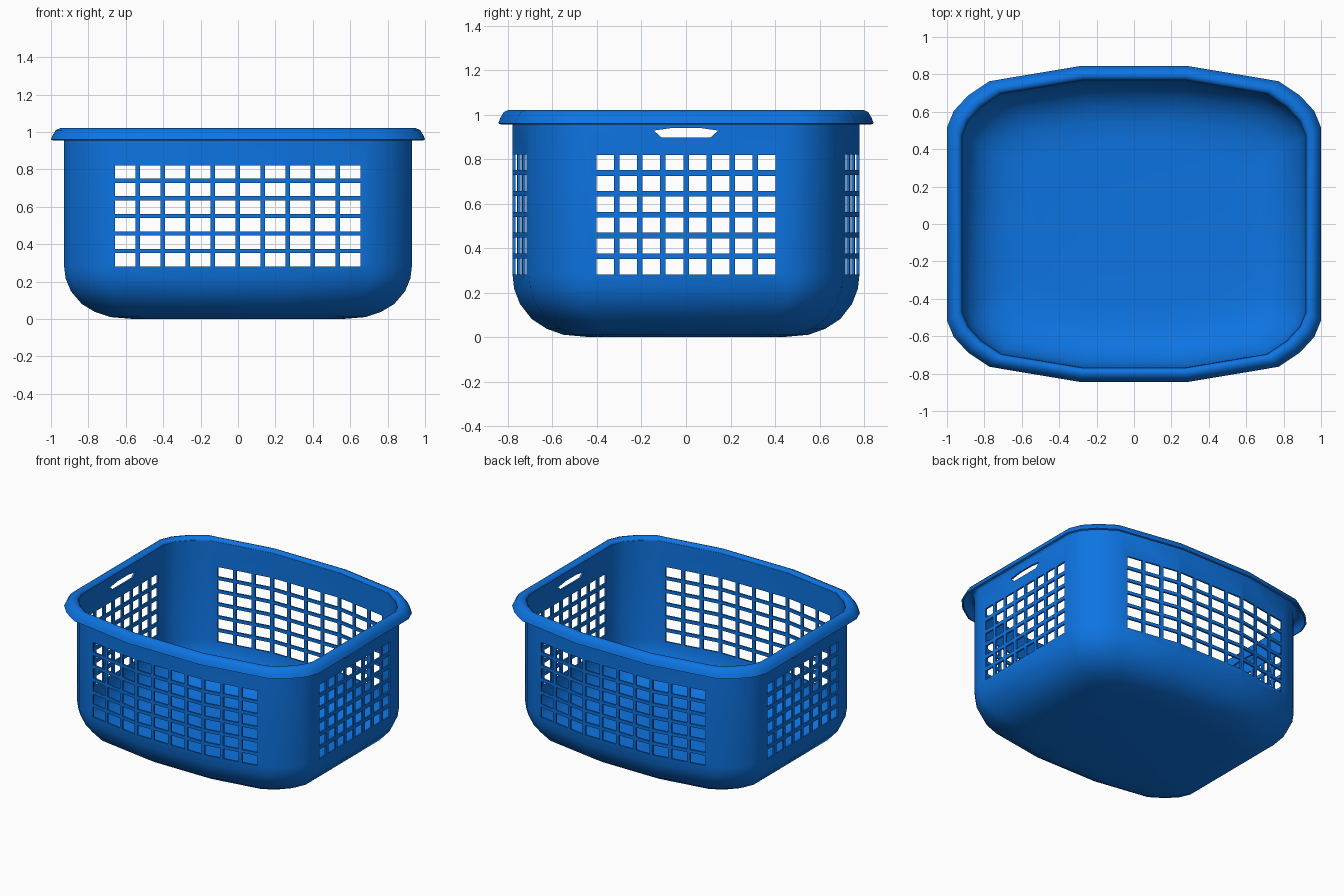
import bpy, bmesh

if "Cube" in bpy.data.objects:
    bpy.data.objects.remove(bpy.data.objects["Cube"])

blue = bpy.data.materials.new("blue plastic")
blue.diffuse_color = (0.004, 0.175, 0.76, 1)
blue.use_nodes = True
blue.node_tree.nodes["Principled BSDF"].inputs["Base Color"].default_value = blue.diffuse_color

WX, WY, T = 0.918, 0.768, 0.012      # inner half sizes and wall thickness

# Quarter outline of the wall, mirrored into a full counter-clockwise loop
quarter = [(0.918, 0.47), (0.885, 0.55), (0.815, 0.625), (0.71, 0.695), (0.27, 0.768)]
half = quarter + [(-x, y) for x, y in reversed(quarter)]
outline = half + [(-x, -y) for x, y in half]


def make_object(name, bm):
    mesh = bpy.data.meshes.new(name)
    bm.to_mesh(mesh)
    bm.free()
    ob = bpy.data.objects.new(name, mesh)
    bpy.context.collection.objects.link(ob)
    mesh.materials.append(blue)
    return ob


def shell(name, profile, cap=False):
    """Sweep (offset, height) pairs round the outline and thicken outwards."""
    bm = bmesh.new()
    rings = []
    for d, z in profile:
        sx, sy = 1 + d / WX, 1 + 0.92 * d / WY
        rings.append([bm.verts.new((x * sx, y * sy, z)) for x, y in outline])
    n = len(outline)
    for a, b in zip(rings, rings[1:]):
        for i in range(n):
            j = (i + 1) % n
            bm.faces.new((a[i], a[j], b[j], b[i]))
    if cap:
        bm.faces.new(list(reversed(rings[0])))
    ob = make_object(name, bm)
    mod = ob.modifiers.new("thickness", 'SOLIDIFY')
    mod.thickness, mod.offset = T, 1
    mod.use_even_offset = True
    return ob


def prism(bm, points, axis, reach=1.3):
    """Closed prism through the whole basket along x (axis 0) or y (axis 1)."""
    def pos(u, z, s):
        return (s * reach, u, z) if axis == 0 else (u, s * reach, z)
    lo = [bm.verts.new(pos(u, z, -1)) for u, z in points]
    hi = [bm.verts.new(pos(u, z, 1)) for u, z in points]
    n = len(points)
    bm.faces.new(lo)
    bm.faces.new(hi[::-1])
    for i in range(n):
        j = (i + 1) % n
        bm.faces.new((lo[j], lo[i], hi[i], hi[j]))


def grid_cutter(name, axis, cols, start, step, width, height, extra=None):
    bm = bmesh.new()
    for c in range(cols):
        for r in range(6):
            u, z = start + c * step, 0.282 + r * 0.0936
            prism(bm, [(u, z), (u + width, z), (u + width, z + height), (u, z + height)], axis)
    if extra:
        prism(bm, extra, axis)
    bmesh.ops.recalc_face_normals(bm, faces=bm.faces)
    ob = make_object(name, bm)
    ob.hide_render = True
    return ob


# Basket body: rounded bottom and upright walls
body = shell("basket_body", [(-0.36, 0.012), (-0.24, 0.022), (-0.16, 0.048), (-0.09, 0.09),
                             (-0.035, 0.155), (-0.008, 0.22), (0, 0.285), (0, 1.0)], cap=True)

# Window grids, and hand grips in the two ends
handle = [(-0.145, 0.928), (-0.11, 0.897), (0.11, 0.897), (0.145, 0.928),
          (0.06, 0.94), (-0.06, 0.94)]
cutters = [grid_cutter("front_back_hole_cutter", 1, 10, -0.657, 0.1336, 0.11, 0.071),
           grid_cutter("side_hole_cutter", 0, 8, -0.402, 0.1036, 0.079, 0.068, handle)]
for cutter in cutters:
    mod = body.modifiers.new("holes", 'BOOLEAN')
    mod.operation, mod.solver, mod.object = 'DIFFERENCE', 'EXACT', cutter

# Rolled rim
rim = shell("rim", [(0, 0.99), (0.004, 1.005), (0.016, 1.017), (0.034, 1.02), (0.056, 1.01),
                    (0.072, 0.985), (0.082, 0.96)])

# Apply modifiers, then smooth while keeping hole edges sharp
for ob in (body, rim):
    bpy.ops.object.select_all(action='DESELECT')
    ob.select_set(True)
    bpy.context.view_layer.objects.active = ob
    for mod in list(ob.modifiers):
        bpy.ops.object.modifier_apply(modifier=mod.name)
    bpy.ops.object.shade_smooth_by_angle(angle=0.8)
for cutter in cutters:
    bpy.data.objects.remove(cutter)
